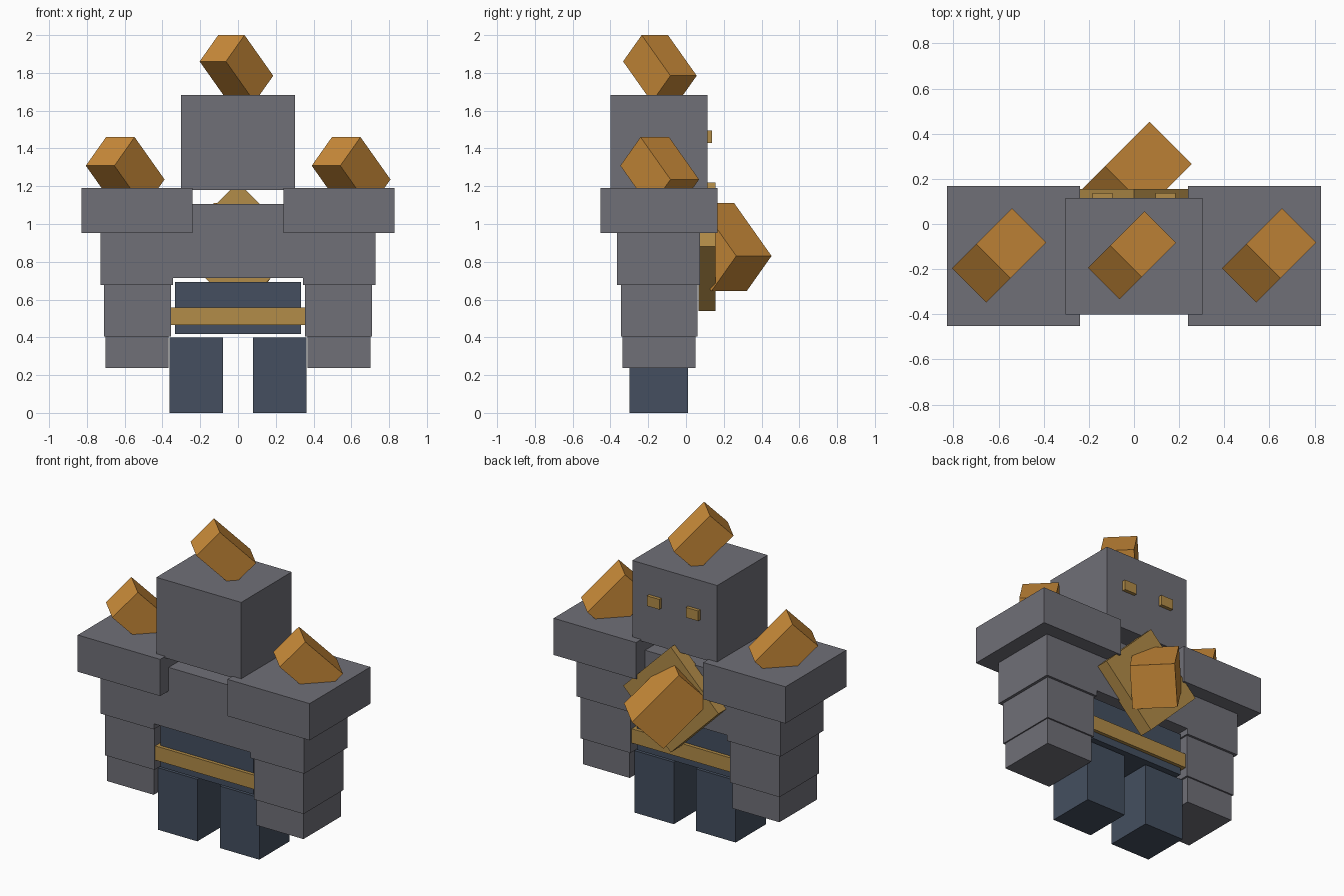
import bpy, bmesh
from mathutils import Vector

if "Cube" in bpy.data.objects:
    bpy.data.objects.remove(bpy.data.objects["Cube"])


def material(name, rgb):
    m = bpy.data.materials.new(name)
    m.diffuse_color = (*rgb, 1)
    m.use_nodes = True
    m.node_tree.nodes["Principled BSDF"].inputs["Base Color"].default_value = m.diffuse_color
    return m


STONE = material("grey stone", (0.162, 0.160, 0.186))
NAVY = material("dark navy", (0.058, 0.078, 0.115))
GOLD = material("dull gold", (0.445, 0.262, 0.065))
AMBER = material("amber", (0.60, 0.262, 0.042))


def block(name, centre, edges, mat):
    """Box around a centre, spanned by three edge vectors."""
    bm = bmesh.new()
    bmesh.ops.create_cube(bm, size=1)
    for v in bm.verts:
        v.co = sum((e * c for e, c in zip(edges, v.co)), Vector(centre))
    bmesh.ops.recalc_face_normals(bm, faces=bm.faces)
    me = bpy.data.meshes.new(name)
    bm.to_mesh(me)
    bm.free()
    me.materials.append(mat)
    ob = bpy.data.objects.new(name, me)
    bpy.context.collection.objects.link(ob)
    return ob


def box(name, xs, ys, zs, mat):
    """Axis-aligned box from its ranges."""
    centre = [(r[0] + r[1]) / 2 for r in (xs, ys, zs)]
    edges = [Vector((xs[1] - xs[0], 0, 0)),
             Vector((0, ys[1] - ys[0], 0)),
             Vector((0, 0, zs[1] - zs[0]))]
    return block(name, centre, edges, mat)


def pair(name, xs, ys, zs, mat):
    """Box and its mirror image across x = 0."""
    box("right_" + name, xs, ys, zs, mat)
    box("left_" + name, (-xs[1], -xs[0]), ys, zs, mat)


def crystal(name, ridge, side, length):
    """Square bar tipped 45 degrees; ridge is the middle of its top edge."""
    r = 0.5 ** 0.5
    u = Vector((r, -r, 0)) * side
    w = Vector((-0.5, -0.5, -r)) * side
    v = Vector((0.5, 0.5, -r)) * length
    block(name, Vector(ridge) + (v + w) / 2, (u, v, w), AMBER)


# Head and eyes
box("head", (-0.303, 0.303), (-0.40, 0.115), (1.18, 1.683), STONE)
pair("eye", (0.095, 0.183), (0.10, 0.137), (1.43, 1.495), GOLD)

# Torso, hips and belt
box("chest", (-0.345, 0.345), (-0.365, 0.075), (0.713, 1.105), STONE)
box("hips", (-0.333, 0.333), (-0.315, 0.025), (0.418, 0.692), NAVY)
box("belt", (-0.357, 0.357), (-0.337, 0.047), (0.465, 0.557), GOLD)

# Stepped arms
pair("shoulder", (0.24, 0.828), (-0.452, 0.168), (0.953, 1.19), STONE)
pair("upper_arm", (0.345, 0.728), (-0.365, 0.075), (0.677, 0.953), STONE)
pair("forearm", (0.355, 0.71), (-0.345, 0.06), (0.405, 0.677), STONE)
pair("hand", (0.367, 0.702), (-0.335, 0.05), (0.237, 0.405), STONE)

# Legs
pair("leg", (0.08, 0.362), (-0.30, 0.01), (0, 0.40), NAVY)

# Diamond plate on the chest
block("chest_plate", (0, 0.11, 0.88),
      (Vector((0.34, 0, 0.34)), Vector((0, 0.09, 0)), Vector((-0.34, 0, 0.34))), GOLD)

# Crystals
crystal("head_crystal", (-0.035, -0.165, 2.0), 0.197, 0.304)
crystal("left_shoulder_crystal", (-0.623, -0.165, 1.46), 0.214, 0.317)
crystal("right_shoulder_crystal", (0.573, -0.165, 1.46), 0.214, 0.317)
crystal("chest_crystal", (-0.035, 0.162, 1.11), 0.264, 0.395)
